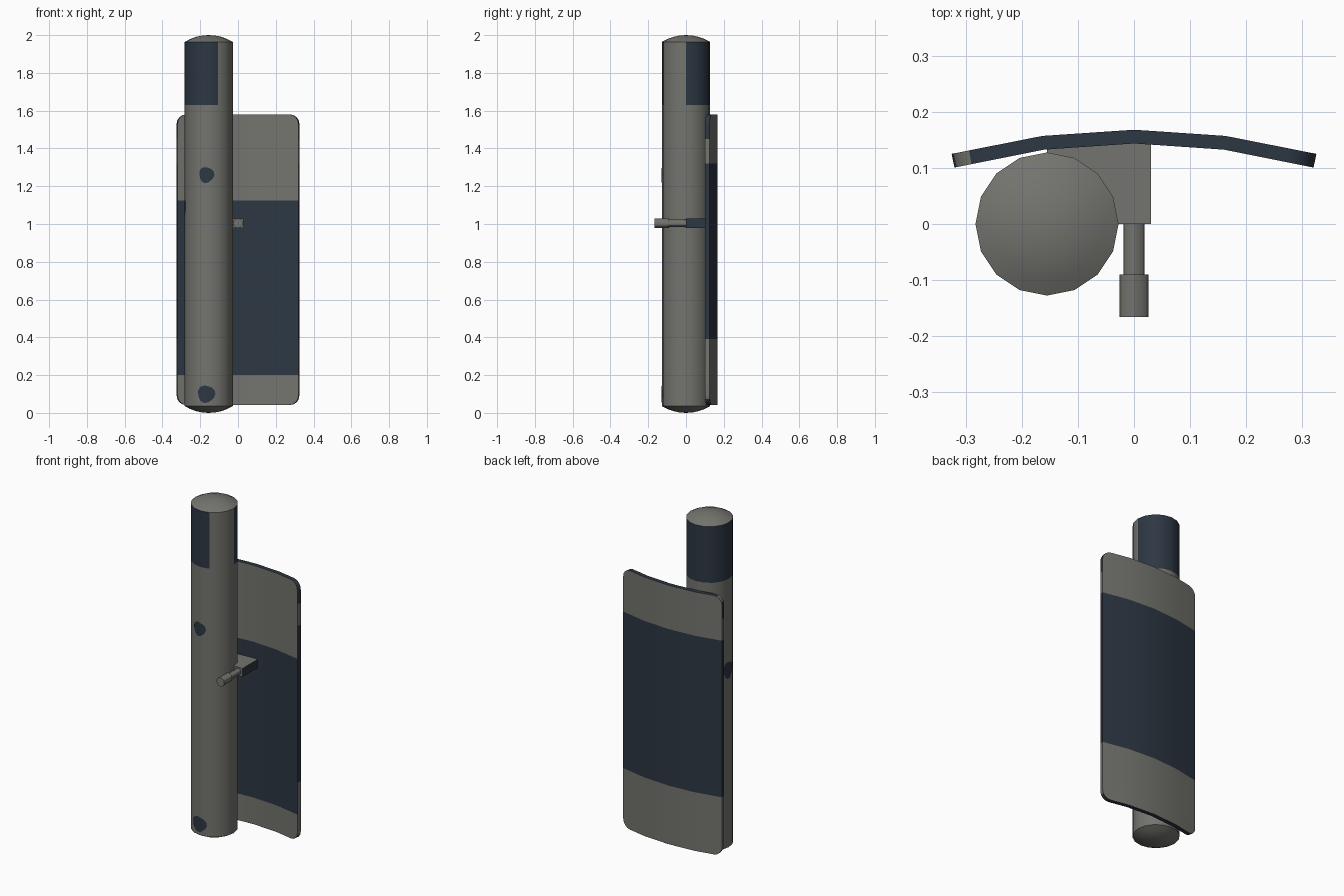
import bpy, bmesh, math
from mathutils import Vector, Matrix

if "Cube" in bpy.data.objects:
    bpy.data.objects.remove(bpy.data.objects["Cube"])


def material(name, rgb):
    m = bpy.data.materials.new(name)
    m.diffuse_color = (*rgb, 1)
    m.use_nodes = True
    m.node_tree.nodes["Principled BSDF"].inputs["Base Color"].default_value = m.diffuse_color
    return m


GREY = material("warm grey", (0.175, 0.175, 0.158))
DARK = material("dark slate", (0.026, 0.038, 0.056))


def finish(name, bm, rule=None):
    """Make an object; rule(face) is True where the face is dark."""
    bm.normal_update()
    for f in bm.faces:
        f.material_index = int(bool(rule and rule(f)))
    me = bpy.data.meshes.new(name)
    bm.to_mesh(me)
    bm.free()
    ob = bpy.data.objects.new(name, me)
    bpy.context.collection.objects.link(ob)
    me.materials.append(GREY)
    me.materials.append(DARK)
    bpy.ops.object.select_all(action='DESELECT')
    ob.select_set(True)
    bpy.context.view_layer.objects.active = ob
    bpy.ops.object.shade_smooth_by_angle(angle=math.radians(30))
    return ob


def cut(bm, co, no):
    bmesh.ops.bisect_plane(bm, geom=bm.verts[:] + bm.edges[:] + bm.faces[:],
                           plane_co=co, plane_no=no, dist=1e-5)


# Tall cylinder with shallow domed ends
CX, R, SIDES = -0.155, 0.1275, 16
H, Z0, Z1 = 0.036, 0.036, 1.964
BALL = (R * R + H * H) / (2 * H)
CAP = math.asin(R / BALL)
cap = [(BALL * math.sin(CAP * k / 4), BALL * (math.cos(CAP * k / 4) - math.cos(CAP)))
       for k in range(1, 5)]
profile = [(r, Z0 - h) for r, h in cap] + [(R, 1.63)] + [(r, Z1 + h) for r, h in reversed(cap)]
bm = bmesh.new()
rings = [[bm.verts.new((CX + r * math.cos(a), r * math.sin(a), z))
          for a in (2 * math.pi * i / SIDES for i in range(SIDES))] for r, z in profile]
for lo, hi in zip(rings, rings[1:]):
    for i in range(SIDES):
        j = (i + 1) % SIDES
        bm.faces.new((lo[i], lo[j], hi[j], hi[i]))
bottom, top = bm.verts.new((CX, 0, 0)), bm.verts.new((CX, 0, 2))
for i in range(SIDES):
    j = (i + 1) % SIDES
    bm.faces.new((bottom, rings[0][j], rings[0][i]))
    bm.faces.new((top, rings[-1][i], rings[-1][j]))


def collar(f):
    # dark upper collar, except three facets at the front right
    c = f.calc_center_median()
    a = math.degrees(math.atan2(c.y, c.x - CX))
    return abs(f.normal.z) < 0.1 and c.z > 1.63 and not -67.5 < a < 0


finish("cylinder", bm, collar)


# Thin dark spots wrapped on the cylinder
def spot(name, angle, u, z, ru, rz):
    bm = bmesh.new()
    n = 14
    pts = []
    for i in range(n):
        t = 2 * math.pi * i / n
        w = 1 + 0.08 * math.sin(3 * t + 1)
        pts.append(bm.verts.new((0, u + ru * w * math.cos(t), z + rz * w * math.sin(t))))
    bm.faces.new(pts)
    cut(bm, (0, 0, 0), (0, 1, 0))
    for v in bm.verts:
        v.co.x = R + 0.0015 - abs(v.co.y) * math.tan(math.pi / SIDES)
    bmesh.ops.transform(bm, verts=bm.verts, matrix=Matrix.Translation((CX, 0, 0))
                        @ Matrix.Rotation(math.radians(angle), 4, 'Z'))
    finish(name, bm, lambda f: True)


spot("upper_spot", 270, -0.012, 1.26, 0.04, 0.042)
spot("lower_spot", 270, -0.013, 0.10, 0.046, 0.046)
spot("side_spot", 180, 0.0, 1.09, 0.042, 0.05)

# Curved plate with rounded corners
W, B, T, RAD = 0.325, 0.042, 1.58, 0.05
bm = bmesh.new()
outline = []
for x, z, start in ((1, T, 0), (-1, T, 90), (-1, B, 180), (1, B, 270)):
    cz = z - RAD if z == T else z + RAD
    for k in range(5):
        a = math.radians(start + 22.5 * k)
        outline.append(bm.verts.new((x * (W - RAD) + RAD * math.cos(a), 0,
                                     cz + RAD * math.sin(a))))
bm.faces.new(outline)
for x in (-0.163, 0, 0.163):
    cut(bm, (x, 0, 0), (1, 0, 0))
for z in (0.2, 0.39, 1.125, 1.32, 1.45):
    cut(bm, (0, 0, z), (0, 0, 1))


def curve(x):
    x = abs(x)
    return 0.168 - 0.011 * x / 0.163 if x < 0.163 else 0.157 - 0.032 * (x - 0.163) / 0.162


for v in bm.verts:
    v.co.y = curve(v.co.x)
inner = bmesh.ops.extrude_face_region(bm, geom=bm.faces[:], use_keep_orig=True)
for v in inner["geom"]:
    if isinstance(v, bmesh.types.BMVert):
        v.co += Vector((-0.005 * v.co.x / W, -0.0245, 0))
bmesh.ops.recalc_face_normals(bm, faces=bm.faces)


def plate_bands(f):
    c, n = f.calc_center_median(), f.normal
    if n.y < -0.9:
        return 0.2 < c.z < 1.125
    if n.y > 0.9:
        return 0.39 < c.z < 1.32
    if abs(n.z) > 0.3:
        return c.x > -0.29
    return 0.39 < c.z < 1.32 or c.z > 1.45


finish("curved_plate", bm, plate_bands)

# Bracket joining plate, cylinder and handle
bm = bmesh.new()
bmesh.ops.create_cube(bm, size=1, matrix=Matrix.Translation((-0.0625, 0.0725, 1.004))
                      @ Matrix.Diagonal((0.185, 0.145, 0.05, 1)))
finish("bracket", bm, lambda f: f.normal.x > 0.5)


# Handle rod and grip
def rod(name, radius, y0, y1):
    bm = bmesh.new()
    bmesh.ops.create_cone(bm, cap_ends=True, segments=12, radius1=radius, radius2=radius,
                          depth=y1 - y0, matrix=Matrix.Translation((0, (y0 + y1) / 2, 1.004))
                          @ Matrix.Rotation(math.pi / 2, 4, 'X'))
    finish(name, bm)


rod("handle_rod", 0.019, -0.09, 0.005)
rod("handle_grip", 0.026, -0.166, -0.09)
